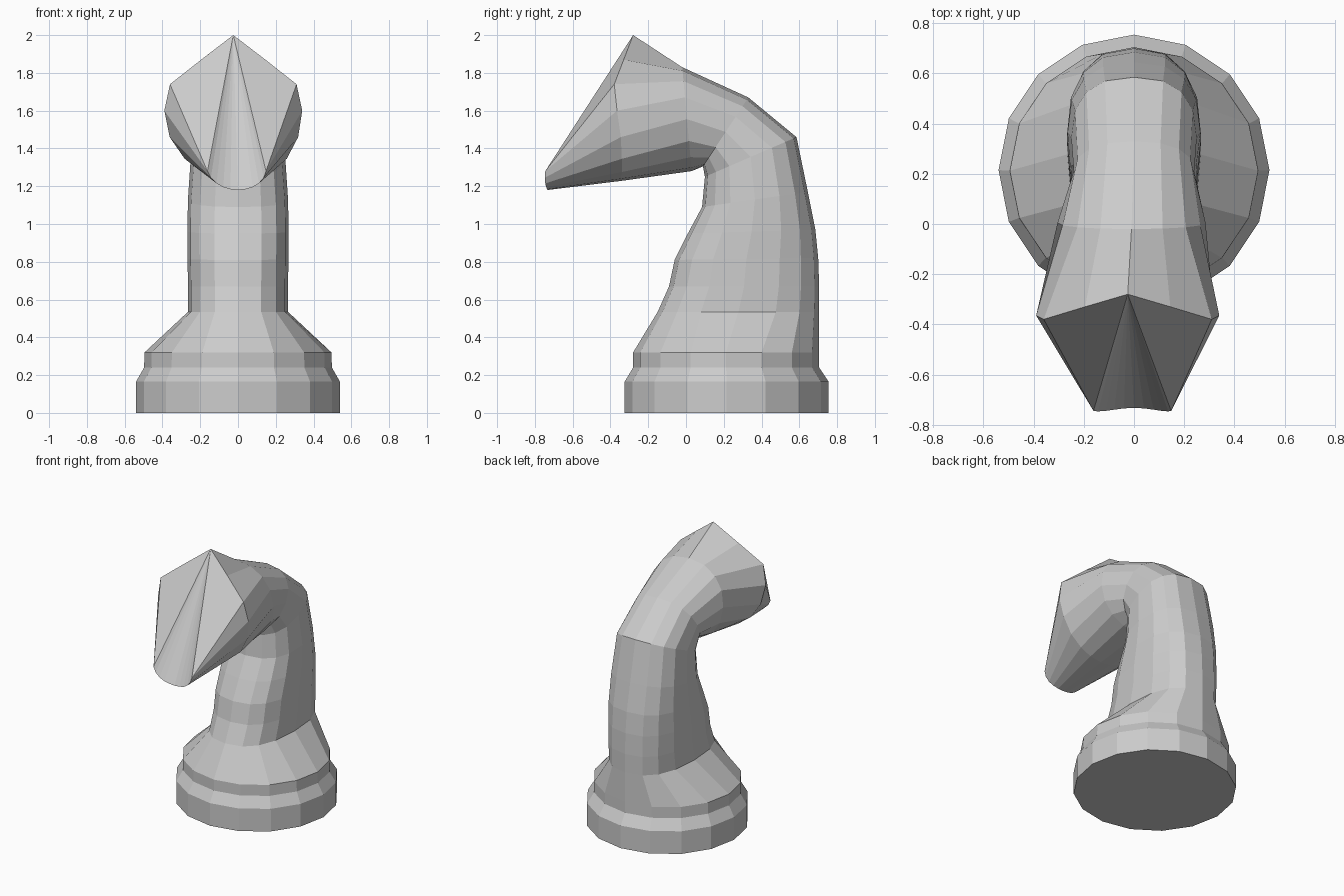
import bpy, bmesh
from math import sin, cos, pi, copysign

if "Cube" in bpy.data.objects:
    bpy.data.objects.remove(bpy.data.objects["Cube"])

N = 16


def power(v, p):
    return copysign(abs(v) ** p, v) if abs(v) > 1e-6 else 0.0


def oval(front, back, hw, p=1.0, shift=0.0):
    """Tilted 16-point section between a front and a back (y, z) point; starts at the back."""
    cy, cz = (front[0] + back[0]) / 2, (front[1] + back[1]) / 2
    dy, dz = (back[0] - front[0]) / 2, (back[1] - front[1]) / 2
    pts = []
    for k in range(N):
        a = 2 * pi * k / N
        c, s = power(cos(a), p), power(sin(a), p)
        pts.append((shift + hw * s, cy + dy * c, cz + dz * c))
    return pts


def mirrored(half, shift):
    """Full section from a half profile running crown to chin."""
    pts = half + [(-x, y, z) for x, y, z in half[-2:0:-1]]
    return [(x + shift * min(1, max(0, (z - 1.2) / 0.3)), y, z) for x, y, z in pts]


# Round foot, tapered shoulder, neck and curve into the head
rings = [
    oval((-0.325, 0.0), (0.755, 0.0), 0.54),
    oval((-0.325, 0.165), (0.755, 0.165), 0.54),
    oval((-0.28, 0.24), (0.705, 0.24), 0.497),
    oval((-0.28, 0.32), (0.705, 0.32), 0.495),
    oval((-0.15, 0.535), (0.705, 0.535), 0.265, 0.8),
    oval((-0.09, 0.67), (0.705, 0.67), 0.265, 0.8),
    oval((-0.06, 0.81), (0.70, 0.82), 0.267, 0.8),
    oval((0.01, 0.95), (0.685, 0.97), 0.268, 0.8),
    oval((0.085, 1.09), (0.645, 1.17), 0.265, 0.8),
    oval((0.10, 1.25), (0.585, 1.46), 0.25, 0.8),
    oval((0.09, 1.305), (0.33, 1.67), 0.24, 0.85),
    oval((0.03, 1.28), (-0.02, 1.83), 0.295, 0.9, -0.01),
]

# Cheek section, then the muzzle sharing its upper edge
cheek = [(0, -0.28, 2.0), (0.17, -0.33, 1.87), (0.335, -0.38, 1.74),
         (0.365, -0.365, 1.6), (0.34, -0.345, 1.46), (0.27, -0.34, 1.345),
         (0.18, -0.34, 1.275), (0.09, -0.345, 1.24), (0, -0.345, 1.228)]
muzzle = cheek[:3] + [(0.155, -0.745, 1.28), (0.14, -0.747, 1.245), (0.112, -0.745, 1.215),
                      (0.078, -0.74, 1.195), (0.04, -0.735, 1.184), (0, -0.733, 1.18)]
rings += [mirrored(cheek, -0.025), mirrored(muzzle, -0.025)]

bm = bmesh.new()
loops = [[bm.verts.new(p) for p in ring] for ring in rings]
for lo, hi in zip(loops, loops[1:]):
    for i in range(N):
        j = (i + 1) % N
        bm.faces.new((lo[i], lo[j], hi[j], hi[i]))

# Underside and slanted face plane, fanned from the crown
bm.faces.new(loops[0][::-1])
tip = loops[-1]
for i in range(1, N - 1):
    bm.faces.new((tip[0], tip[i], tip[i + 1]))

bmesh.ops.remove_doubles(bm, verts=bm.verts[:], dist=0.0005)
bmesh.ops.recalc_face_normals(bm, faces=bm.faces[:])
mesh = bpy.data.meshes.new("horse_chess_piece")
bm.to_mesh(mesh)
bm.free()
bpy.context.collection.objects.link(bpy.data.objects.new("horse_chess_piece", mesh))
